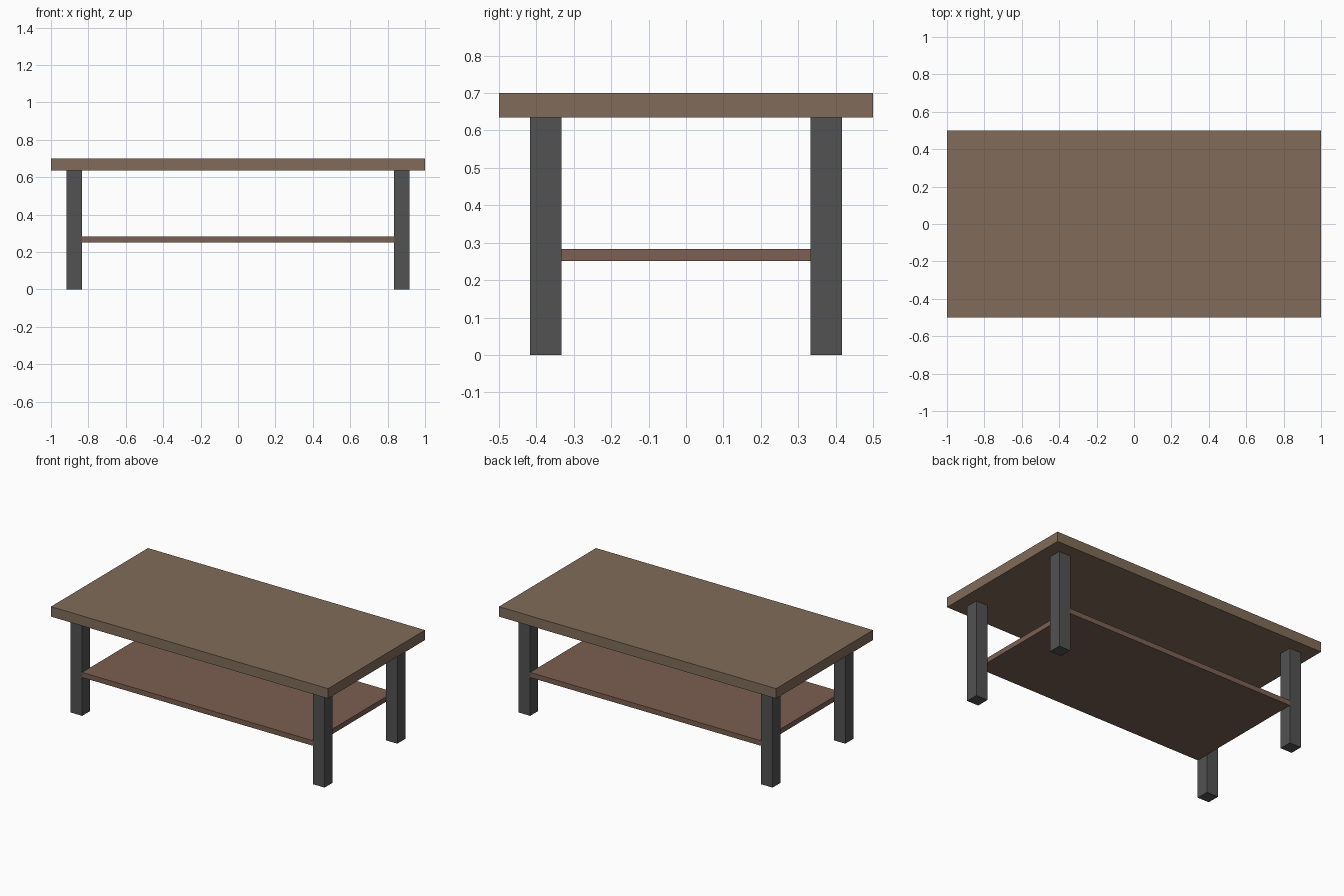
import bpy

if "Cube" in bpy.data.objects:
    bpy.data.objects.remove(bpy.data.objects["Cube"])


def material(name, rgb):
    mat = bpy.data.materials.new(name)
    mat.diffuse_color = (*rgb, 1.0)
    mat.use_nodes = True
    mat.node_tree.nodes["Principled BSDF"].inputs["Base Color"].default_value = mat.diffuse_color
    return mat


def box(name, centre, size, mat):
    bpy.ops.mesh.primitive_cube_add(size=1, location=centre)
    obj = bpy.context.object
    obj.name = name
    obj.scale = size
    bpy.ops.object.transform_apply(location=False, rotation=False, scale=True)
    obj.data.materials.append(mat)
    return obj


top_wood = material("top_wood", (0.22, 0.15, 0.10))
shelf_wood = material("shelf_wood", (0.20, 0.115, 0.085))
leg_metal = material("leg_metal", (0.085, 0.085, 0.085))

HEIGHT, TOP_T = 0.70, 0.065
LEG_W, LEG_X, LEG_Y = 0.0833, 0.875, 0.375
LEG_H = HEIGHT - TOP_T

# Table top
box("table_top", (0, 0, HEIGHT - TOP_T / 2), (2, 1, TOP_T), top_wood)

# Lower shelf: fits between the left and right legs, flush with their outer front and back
box("lower_shelf", (0, 0, 0.267),
    (2 * LEG_X - LEG_W, 2 * LEG_Y + LEG_W, 0.033), shelf_wood)

# Four square legs
for side, sx in (("left", -1), ("right", 1)):
    for end, sy in (("front", -1), ("back", 1)):
        box(f"{end}_{side}_leg", (sx * LEG_X, sy * LEG_Y, LEG_H / 2),
            (LEG_W, LEG_W, LEG_H), leg_metal)
